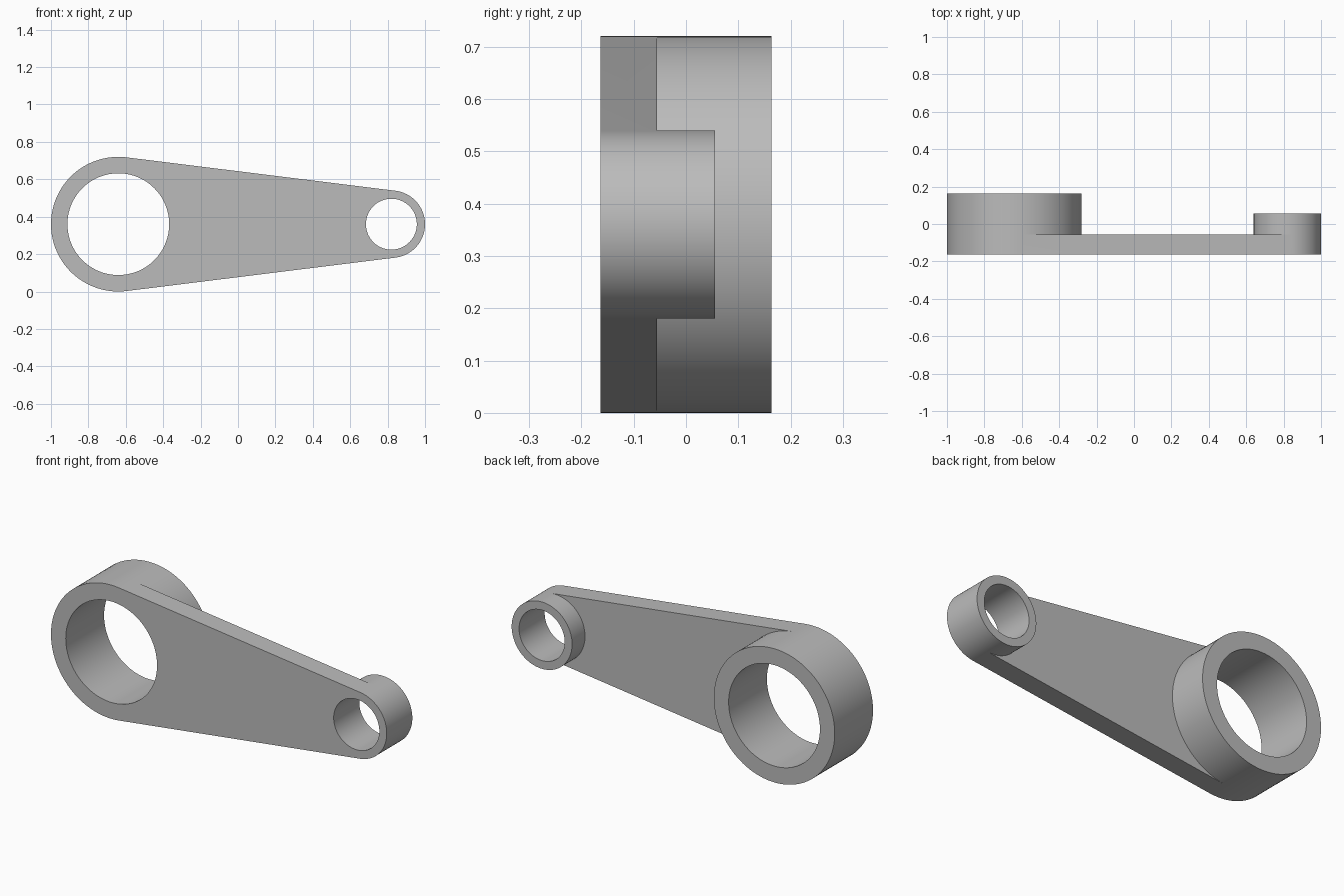
import bpy, bmesh
from math import acos, cos, sin, pi

cube = bpy.data.objects.get("Cube")
if cube:
    bpy.data.objects.remove(cube, do_unlink=True)

# Main dimensions
AXIS_Z = 0.36
FRONT, WEB_BACK = -0.163, -0.055
BIG = dict(x=-0.64, outer=0.36, bore=0.272, back=0.163)
SMALL = dict(x=0.82, outer=0.18, bore=0.136, back=0.055)
STEPS = 48   # segments in each half arc
# Angle at which the straight flanks touch both hubs
TANGENT = acos((BIG["outer"] - SMALL["outer"]) / (SMALL["x"] - BIG["x"]))

bm = bmesh.new()


def ring(hub, radius, y):
    """Circle of vertices: right arc first, then left arc, split at the tangent points."""
    right = [-TANGENT + 2 * TANGENT * i / STEPS for i in range(STEPS)]
    left = [TANGENT + 2 * (pi - TANGENT) * i / STEPS for i in range(STEPS)]
    return [bm.verts.new((hub["x"] + radius * cos(a), y, AXIS_Z + radius * sin(a)))
            for a in right + left]


def bridge(a, b, indices=range(2 * STEPS)):
    """Quads between two circles over the given segments."""
    for i in indices:
        j = (i + 1) % len(a)
        bm.faces.new((a[i], a[j], b[j], b[i]))


def build_hub(hub, outside):
    """Hollow hub; the outside arc also forms the rounded end of the plate."""
    front, middle, back = [ring(hub, hub["outer"], y)
                           for y in (FRONT, WEB_BACK, hub["back"])]
    bore_front, bore_back = [ring(hub, hub["bore"], y) for y in (FRONT, hub["back"])]
    bridge(front, middle, outside)
    bridge(middle, back)
    bridge(back, bore_back)
    bridge(bore_back, bore_front)
    bridge(bore_front, front)
    return front, middle


big = build_hub(BIG, range(STEPS, 2 * STEPS))
small = build_hub(SMALL, range(STEPS))

# Flat tapered web between the hubs, front and back
for b, s in zip(big, small):
    bm.faces.new(b[:STEPS + 1] + s[STEPS:] + s[:1])

# Sloping upper and lower flanks
for k in (0, STEPS):
    bm.faces.new((big[0][k], small[0][k], small[1][k], big[1][k]))

# The circle inside the front face is only an open seam behind the web
bmesh.ops.recalc_face_normals(bm, faces=bm.faces)
mesh = bpy.data.meshes.new("link_arm")
bm.to_mesh(mesh)
bm.free()
arm = bpy.data.objects.new("link_arm", mesh)
bpy.context.collection.objects.link(arm)

# Plain grey metal
grey = bpy.data.materials.new("plain_grey")
grey.use_nodes = True
colour = (0.50, 0.50, 0.50, 1)
grey.diffuse_color = colour
grey.node_tree.nodes["Principled BSDF"].inputs["Base Color"].default_value = colour
mesh.materials.append(grey)

bpy.context.view_layer.objects.active = arm
arm.select_set(True)
bpy.ops.object.shade_smooth_by_angle(angle=pi / 6)
